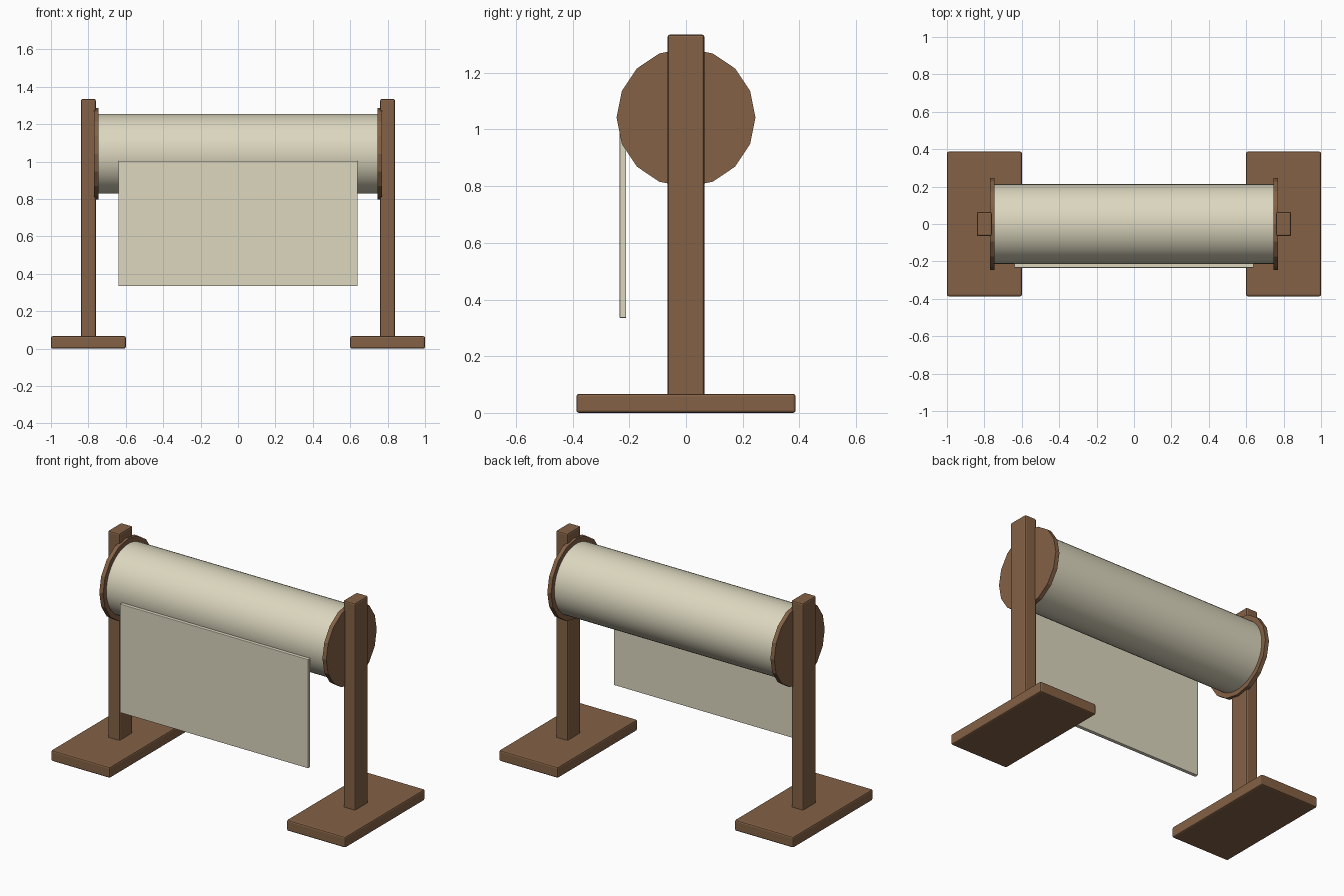
import bpy
import math

cube = bpy.data.objects.get("Cube")
if cube:
    bpy.data.objects.remove(cube, do_unlink=True)


def material(name, colour):
    mat = bpy.data.materials.new(name)
    mat.use_nodes = True
    mat.diffuse_color = colour
    mat.node_tree.nodes["Principled BSDF"].inputs["Base Color"].default_value = colour
    return mat


WOOD = material("brown wood", (0.23, 0.12, 0.06, 1))
PAPER = material("cream paper", (0.72, 0.68, 0.52, 1))


def box(name, low, high, mat, bevel):
    centre = [(a + b) / 2 for a, b in zip(low, high)]
    bpy.ops.mesh.primitive_cube_add(size=1, location=centre)
    obj = bpy.context.object
    obj.name = name
    obj.scale = [b - a for a, b in zip(low, high)]
    bpy.ops.object.transform_apply(location=False, rotation=False, scale=True)
    mod = obj.modifiers.new("soft edges", "BEVEL")
    mod.width = bevel
    mod.segments = 2
    obj.data.materials.append(mat)
    return obj


def cylinder(name, x, radius, length, sides, mat):
    bpy.ops.mesh.primitive_cylinder_add(
        vertices=sides, radius=radius, depth=length,
        location=(x, 0, AXLE_HEIGHT), rotation=(0, math.pi / 2, 0))
    obj = bpy.context.object
    obj.name = name
    obj.data.materials.append(mat)
    return obj


AXLE_HEIGHT = 1.042

# Stands: foot, post and end disc on each side
for side, sign in (("left", 1), ("right", -1)):
    def span(inner, outer):
        return sorted((sign * inner, sign * outer))

    x0, x1 = span(0.6, 1.0)
    box(side + "_foot", (x0, -0.387, 0), (x1, 0.387, 0.067), WOOD, 0.009)
    x0, x1 = span(0.76, 0.84)
    box(side + "_post", (x0, -0.065, 0.05), (x1, 0.065, 1.335), WOOD, 0.009)
    cylinder(side + "_end_disc", sign * 0.758, 0.245, 0.026, 16, WOOD)

# Paper roll between the discs
cylinder("paper_roll", 0, 0.213, 1.5, 48, PAPER)
bpy.ops.object.shade_smooth_by_angle()

# Sheet hanging down at the front
box("hanging_sheet", (-0.64, -0.234, 0.335), (0.64, -0.211, 1.003), PAPER, 0.003)
